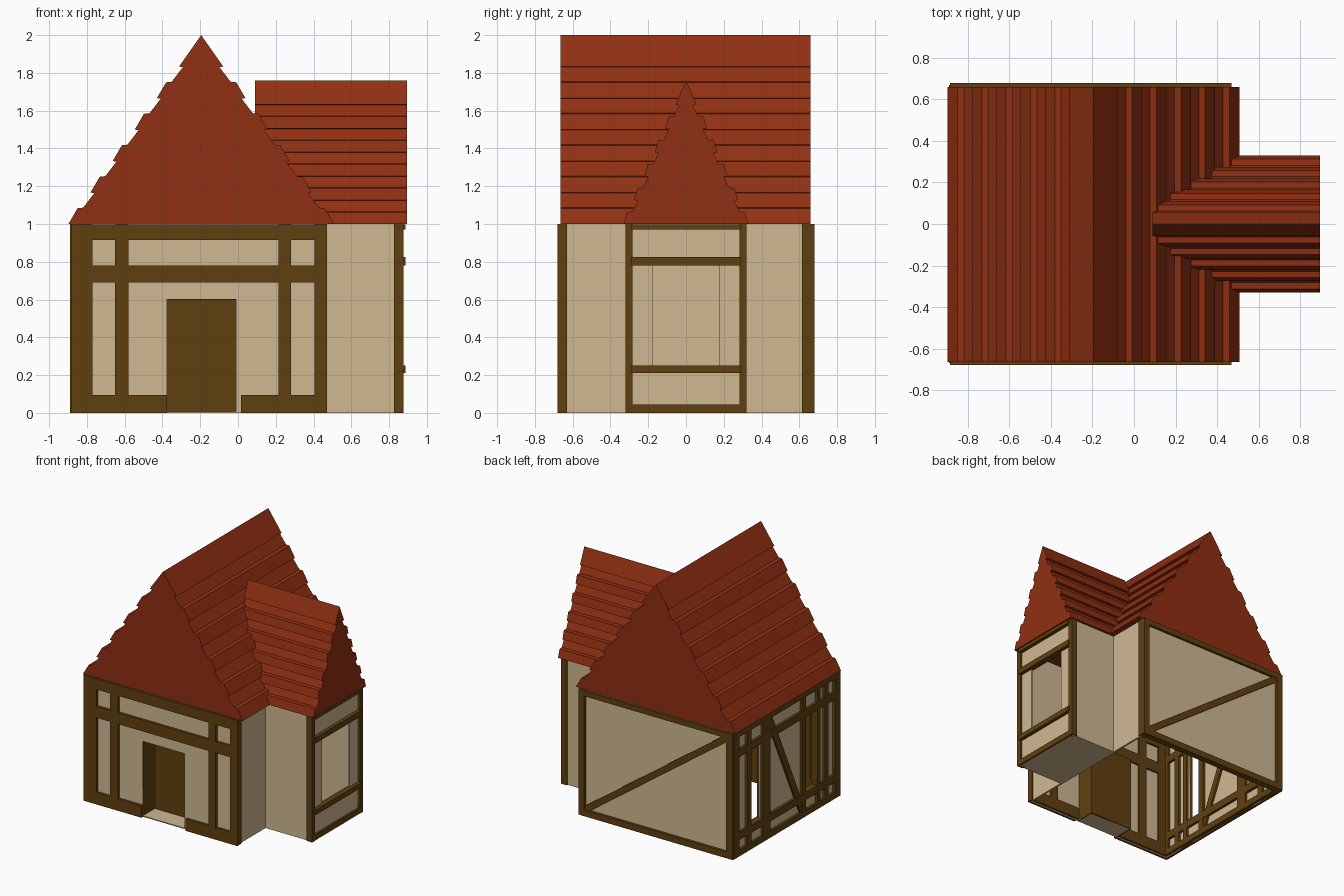
import bpy, bmesh
from math import atan2, hypot
from mathutils import Matrix, Vector

if "Cube" in bpy.data.objects:
    bpy.data.objects.remove(bpy.data.objects["Cube"], do_unlink=True)


def material(name, rgb):
    m = bpy.data.materials.new(name)
    m.use_nodes = True
    m.diffuse_color = (*rgb, 1)
    m.node_tree.nodes["Principled BSDF"].inputs["Base Color"].default_value = (*rgb, 1)
    return m


plaster = material("cream plaster", (0.63, 0.48, 0.29))
timber = material("brown timber", (0.115, 0.051, 0.005))
tiles = material("red tiles", (0.28, 0.029, 0.006))


def finish(name, bm, mat):
    bmesh.ops.recalc_face_normals(bm, faces=bm.faces)
    mesh = bpy.data.meshes.new(name)
    bm.to_mesh(mesh)
    bm.free()
    mesh.materials.append(mat)
    obj = bpy.data.objects.new(name, mesh)
    bpy.context.collection.objects.link(obj)


def add_box(bm, lo, hi, turn=Matrix()):
    lo, hi = Vector(lo), Vector(hi)
    fit = Matrix.Translation((lo + hi) / 2) @ turn @ Matrix.Diagonal((*(hi - lo), 1))
    bmesh.ops.create_cube(bm, size=1, matrix=fit)


def boxes(name, mat, spans):
    """Each span is x0, x1, y0, y1, z0, z1."""
    bm = bmesh.new()
    for x0, x1, y0, y1, z0, z1 in spans:
        add_box(bm, (x0, y0, z0), (x1, y1, z1))
    finish(name, bm, mat)


def brace(name, axis, start, end, across, width):
    """Slanted beam in a wall; start and end are (along, z), across is the depth span."""
    (a0, z0), (a1, z1) = start, end
    mid_a, mid_z, mid_d = (a0 + a1) / 2, (z0 + z1) / 2, sum(across) / 2
    half, depth = hypot(a1 - a0, z1 - z0) / 2, (across[1] - across[0]) / 2
    angle = atan2(z1 - z0, a1 - a0)
    bm = bmesh.new()
    if axis == "X":
        mid, size = Vector((mid_a, mid_d, mid_z)), Vector((half, depth, width / 2))
        turn = Matrix.Rotation(-angle, 4, "Y")
    else:
        mid, size = Vector((mid_d, mid_a, mid_z)), Vector((depth, half, width / 2))
        turn = Matrix.Rotation(angle, 4, "X")
    add_box(bm, mid - size, mid + size, turn)
    finish(name, bm, timber)


def roof(name, half_width, height, length, place):
    """Stepped gable roof: profile in local x and z, extruded along local y."""
    side, rows = [], 6
    for i in range(rows):
        edge = lambda t: half_width * (1 - (i + t) / rows)
        z = lambda t: height * (i + t) / rows
        side.append((edge(0), z(0)))
        if i < rows - 1:
            side += [(edge(0.5) + 0.01, z(0.5)), (edge(0.5) - 0.02, z(0.52)),
                     (edge(1) - 0.02, z(0.98))]
    profile = side + [(0, height)] + [(-x, z) for x, z in reversed(side)]
    bm = bmesh.new()
    face = bm.faces.new([bm.verts.new((x, 0, z)) for x, z in profile])
    new = bmesh.ops.extrude_face_region(bm, geom=[face])["geom"]
    bmesh.ops.translate(bm, vec=(0, length, 0),
                        verts=[v for v in new if isinstance(v, bmesh.types.BMVert)])
    bm.transform(place)
    finish(name, bm, tiles)


# Main house walls, open underneath
boxes("front_wall", plaster, [
    (-0.87, -0.375, -0.66, -0.645, 0, 1),
    (-0.01, 0.46, -0.66, -0.645, 0, 1),
    (-0.375, -0.01, -0.66, -0.645, 0.6, 1)])
boxes("back_wall", plaster, [(-0.87, 0.46, 0.645, 0.66, 0, 1)])
boxes("inner_side_wall", plaster, [(0.445, 0.46, -0.645, 0.645, 0, 1)])

# Window wall: solid strips between two tall openings
windows = [(-0.38, -0.24), (0.31, 0.45)]
strips = [(-0.87, -0.855, a, b, 0, 1) for a, b in
          [(-0.645, -0.38), (-0.24, 0.31), (0.45, 0.645)]]
for a, b in windows:
    strips += [(-0.87, -0.855, a, b, 0, 0.18), (-0.87, -0.855, a, b, 0.8, 1)]
boxes("window_wall", plaster, strips)

# Recessed doorway
boxes("doorstep", plaster, [(-0.375, 0.0, -0.66, -0.5, 0, 0.008)])
boxes("door_recess", timber, [
    (-0.385, 0.0, -0.51, -0.495, 0, 0.6),
    (-0.385, -0.375, -0.66, -0.5, 0, 0.6),
    (-0.01, 0.0, -0.645, -0.5, 0, 0.6),
    (-0.385, 0.0, -0.645, -0.5, 0.597, 0.607)])

# Front timber frame
fy = (-0.68, -0.63)
boxes("front_posts", timber, [(a, b, *fy, 0, 1) for a, b in
      [(-0.885, -0.77), (-0.65, -0.58), (0.215, 0.28), (0.405, 0.47)]])
boxes("front_rails", timber, [(a, b, *fy, c, d) for a, b, c, d in
      [(-0.88, 0.465, 0.915, 0.998), (-0.88, 0.465, 0.69, 0.78),
       (-0.83, -0.375, 0, 0.095), (0.015, 0.465, 0, 0.095)]])

# Back timber frame
by = (0.63, 0.68)
boxes("back_posts", timber, [(-0.885, -0.83, 0.615, 0.68, 0, 1),
                             (0.42, 0.47, 0.615, 0.68, 0, 1)])
boxes("back_rails", timber, [(-0.88, 0.465, *by, 0, 0.05),
                             (-0.88, 0.465, *by, 0.955, 0.998)])
brace("back_brace", "X", (0.43, 0.04), (-0.84, 0.96), (0.635, 0.675), 0.05)

# Window wall timber frame
wx = (-0.89, -0.835)
boxes("side_posts", timber, [(*wx, a, b, 0, 1) for a, b in
      [(-0.67, -0.6), (-0.52, -0.475), (-0.42, -0.38), (-0.24, -0.19),
       (0.21, 0.3), (0.45, 0.5), (0.6, 0.67)]])
boxes("side_rails", timber, [(*wx, -0.66, 0.66, a, b) for a, b in
      [(0, 0.05), (0.13, 0.19), (0.79, 0.85), (0.95, 0.998)]])
brace("side_brace", "Y", (0.2, 0.93), (-0.2, 0.06), (-0.885, -0.84), 0.055)

# Side wing with an open window in its end
boxes("wing_walls", plaster, [
    (0.46, 0.86, s - 0.007, s + 0.007, 0, 1) for s in (-0.303, 0.303)] + [
    (0.845, 0.86, -0.3, -0.175, 0, 1), (0.845, 0.86, 0.175, 0.3, 0, 1),
    (0.845, 0.86, -0.175, 0.175, 0, 0.22), (0.845, 0.86, -0.175, 0.175, 0.8, 1)])
boxes("wing_floor", plaster, [(0.46, 0.86, -0.3, 0.3, 0, 0.01)])
boxes("wing_posts", timber, [(0.825, 0.877, -0.32, -0.283, 0, 1),
                             (0.825, 0.877, 0.283, 0.32, 0, 1)])
boxes("wing_rails", timber, [(0.84, 0.888, -0.29, 0.29, a, b) for a, b in
      [(0.21, 0.25), (0.78, 0.825), (0.97, 0.998)]] +
      [(0.84, 0.875, -0.29, 0.29, 0, 0.045)])

# Stepped tile roofs
roof("main_roof", 0.703, 1.0, 1.325, Matrix.Translation((-0.195, -0.665, 1)))
roof("wing_roof", 0.33, 0.76, 0.805,
     Matrix.Translation((0.895, 0, 1)) @ Matrix.Rotation(1.570796, 4, "Z"))
